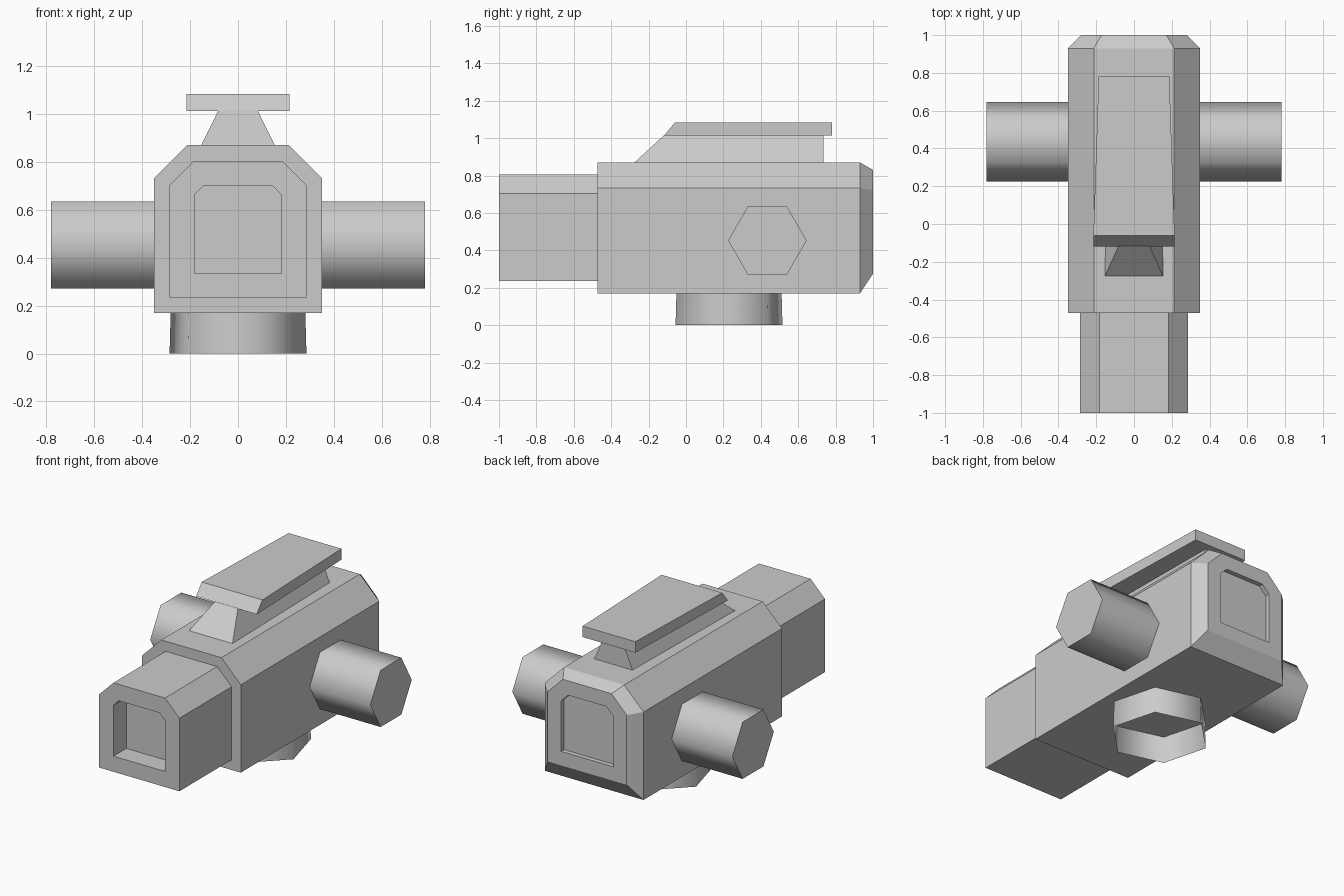
import bpy, bmesh, math

if "Cube" in bpy.data.objects:
    bpy.data.objects.remove(bpy.data.objects["Cube"])


def loft(name, sections, cap_start=True, cap_end=True, smooth=False):
    """Skin a row of equal-length cross-sections into one mesh object."""
    bm = bmesh.new()
    rings = [[bm.verts.new(p) for p in s] for s in sections]
    n = len(rings[0])
    for a, b in zip(rings, rings[1:]):
        for i in range(n):
            j = (i + 1) % n
            bm.faces.new((a[i], a[j], b[j], b[i]))
    if cap_start:
        bm.faces.new(rings[0][::-1])
    if cap_end:
        bm.faces.new(rings[-1])
    bmesh.ops.recalc_face_normals(bm, faces=bm.faces)
    mesh = bpy.data.meshes.new(name)
    bm.to_mesh(mesh)
    bm.free()
    obj = bpy.data.objects.new(name, mesh)
    bpy.context.collection.objects.link(obj)
    if smooth:
        bpy.ops.object.select_all(action='DESELECT')
        obj.select_set(True)
        bpy.context.view_layer.objects.active = obj
        bpy.ops.object.shade_smooth_by_angle(angle=math.radians(70))
    return obj


def house(y, w, z0, z1, c):
    """Box section with the two upper corners cut off by c."""
    return [(-w, y, z0), (w, y, z0), (w, y, z1 - c),
            (w - c, y, z1), (c - w, y, z1), (-w, y, z1 - c)]


def hexagon(r, start):
    angles = [math.radians(start + 60 * i) for i in range(6)]
    return [(r * math.cos(a), r * math.sin(a)) for a in angles]


# Housing: recessed front opening, front block, main body, bevelled rear, rear recess
front_hole = (0.182, 0.335, 0.70, 0.038)
front_block = (0.285, 0.235, 0.805, 0.102)
body = (0.35, 0.17, 0.87, 0.137)
rear_face = (0.28, 0.275, 0.83, 0.108)
rear_hole = (0.185, 0.365, 0.738, 0.05)
loft("housing", [house(y, *p) for y, p in (
    (-0.87, front_hole), (-1.0, front_hole), (-1.0, front_block),
    (-0.472, front_block), (-0.472, body), (0.93, body),
    (1.0, rear_face), (1.0, rear_hole), (0.97, rear_hole))])

# Side knobs: hexagonal stubs, mirrored left and right
for side, label in ((-1, "left"), (1, "right")):
    loft(label + "_knob",
         [[(side * x, 0.435 + u, 0.453 + v) for u, v in hexagon(0.21, 0)]
          for x in (0.35, 0.78)], cap_start=False, smooth=True)

# Mounting collar: open six-sided tube under the body
loft("mounting_collar",
     [[(x, 0.23 + y, z) for x, y in hexagon(r, 45)]
      for z, r in ((0.0, 0.296), (0.17, 0.291))],
     cap_start=False, cap_end=False, smooth=True)


# Top rail: sloped front, narrowing slightly toward the rear
def rail_part(name, low, high):
    """low/high = (z, half width, front y); rear y and rear scale follow."""
    (z0, w0, f0), (z1, w1, f1), rear, scale = low, high, *REAR[name]
    front = [(-w0, f0, z0), (w0, f0, z0), (w1, f1, z1), (-w1, f1, z1)]
    back = [(x * scale, rear, z) for x, _, z in front]
    loft(name, [front, back])


REAR = {"rail_neck": (0.735, 0.88), "rail_plate": (0.78, 0.87)}
rail_part("rail_neck", (0.868, 0.155, -0.278), (1.015, 0.082, -0.118))
rail_part("rail_plate", (1.013, 0.215, -0.118), (1.083, 0.215, -0.06))
